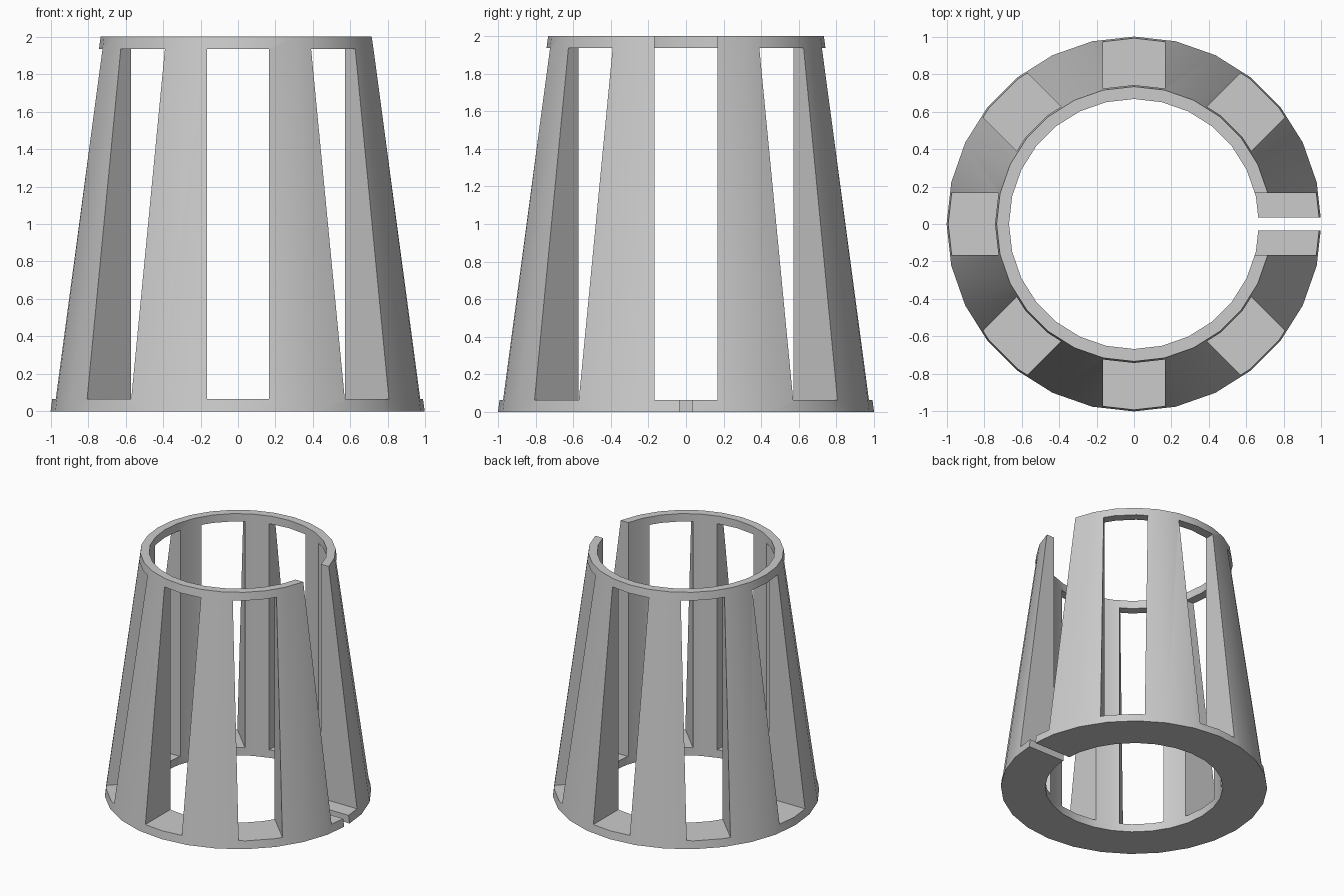
import bpy, bmesh, math
from mathutils import Matrix, Vector

cube = bpy.data.objects.get("Cube")
if cube:
    bpy.data.objects.remove(cube)

SEGMENTS = 28
BASE_R, TOP_R, BORE_R, HEIGHT = 1.0, 0.733, 0.667, 2.0
SLOT_W, SLIT_W, RIM = 0.333, 0.07, 0.065


def make_object(name, bm):
    bmesh.ops.recalc_face_normals(bm, faces=bm.faces)
    mesh = bpy.data.meshes.new(name)
    bm.to_mesh(mesh)
    bm.free()
    obj = bpy.data.objects.new(name, mesh)
    bpy.context.scene.collection.objects.link(obj)
    return obj


def add_box(bm, width, z0, z1, angle=0.0):
    """Radial box reaching outward from inside the bore."""
    x0, x1 = 0.5, 1.2
    place = (Matrix.Rotation(angle, 4, 'Z')
             @ Matrix.Translation(((x0 + x1) / 2, 0, (z0 + z1) / 2))
             @ Matrix.Diagonal(Vector((x1 - x0, width, z1 - z0, 1))))
    bmesh.ops.create_cube(bm, size=1, matrix=place)


# Tapered sleeve with a straight bore
bm = bmesh.new()
profile = [(BORE_R, 0), (BASE_R, 0), (TOP_R, HEIGHT), (BORE_R, HEIGHT)]
verts = [bm.verts.new((r, 0, z)) for r, z in profile]
edges = [bm.edges.new((verts[i], verts[(i + 1) % 4])) for i in range(4)]
bmesh.ops.spin(bm, geom=verts + edges, cent=(0, 0, 0), axis=(0, 0, 1),
               angle=math.tau, steps=SEGMENTS, use_merge=True)
bmesh.ops.remove_doubles(bm, verts=bm.verts, dist=0.0001)
sleeve = make_object("slotted_sleeve", bm)

# Eight windows; the one on the left side is open at the top
bm = bmesh.new()
for i in range(8):
    top = HEIGHT + 0.3 if i == 0 else HEIGHT - RIM
    add_box(bm, SLOT_W, RIM, top, i * math.tau / 8)
windows = make_object("window_cutter", bm)

# Narrow split through the base ring
bm = bmesh.new()
add_box(bm, SLIT_W, -0.2, 0.4)
split = make_object("split_cutter", bm)

bpy.ops.object.select_all(action='DESELECT')
bpy.context.view_layer.objects.active = sleeve
sleeve.select_set(True)
for cutter in (windows, split):
    cutter.hide_render = True
    mod = sleeve.modifiers.new(cutter.name, 'BOOLEAN')
    mod.operation = 'DIFFERENCE'
    mod.solver = 'EXACT'
    mod.object = cutter
    bpy.ops.object.modifier_apply(modifier=mod.name)
    bpy.data.objects.remove(cutter)

# Plain grey finish
grey = bpy.data.materials.new("plain_grey")
grey.use_nodes = True
colour = (0.6, 0.6, 0.6, 1)
grey.diffuse_color = colour
grey.node_tree.nodes["Principled BSDF"].inputs["Base Color"].default_value = colour
sleeve.data.materials.clear()
sleeve.data.materials.append(grey)
bpy.ops.object.shade_smooth_by_angle(angle=math.radians(30))
